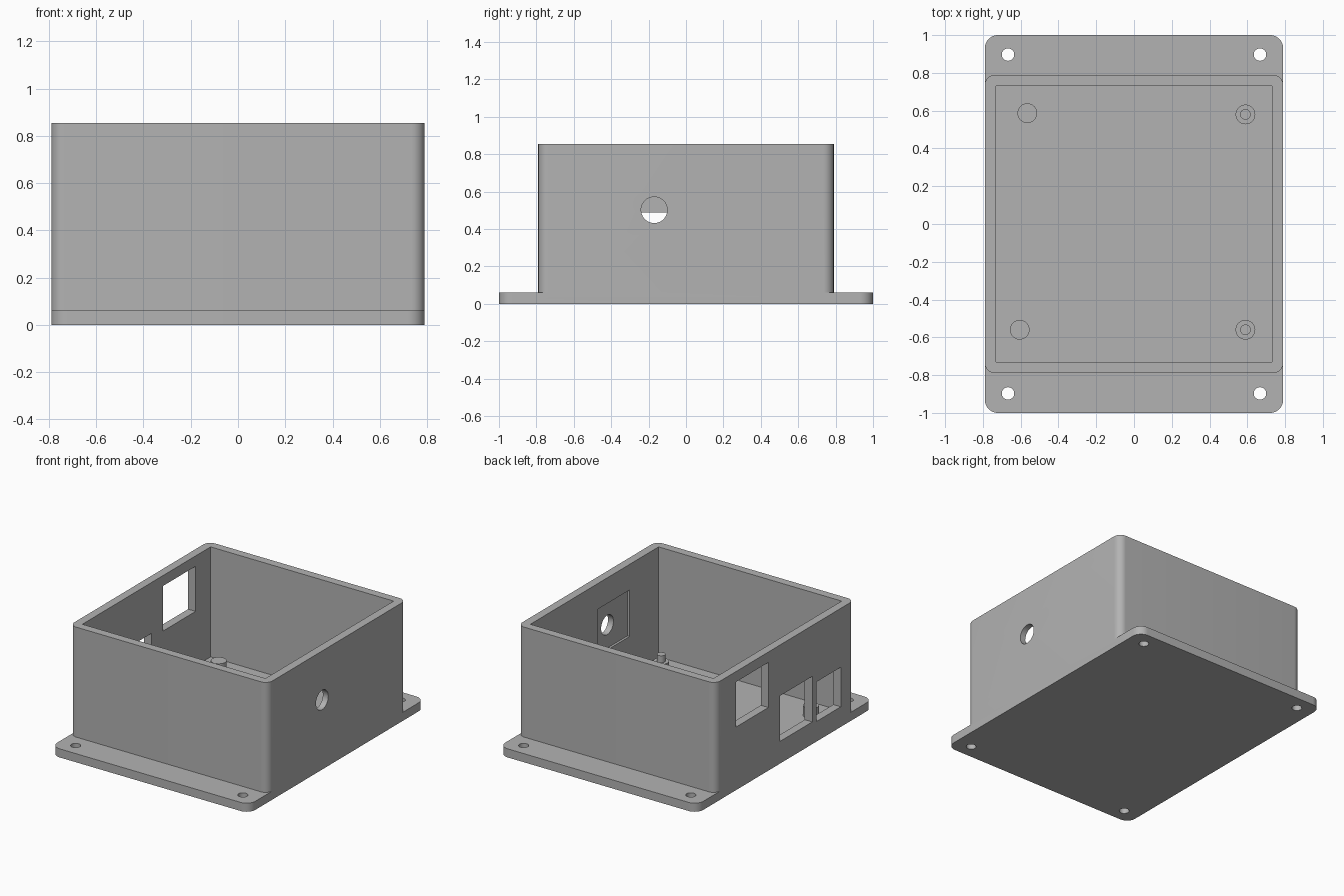
import bpy, bmesh, math
from mathutils import Matrix, Vector

if "Cube" in bpy.data.objects:
    bpy.data.objects.remove(bpy.data.objects["Cube"])

grey = bpy.data.materials.new("plain grey")
grey.diffuse_color = (0.45, 0.45, 0.45, 1)
grey.use_nodes = True
grey.node_tree.nodes["Principled BSDF"].inputs["Base Color"].default_value = grey.diffuse_color


def finish(name, bm):
    me = bpy.data.meshes.new(name)
    bm.to_mesh(me)
    bm.free()
    me.materials.append(grey)
    ob = bpy.data.objects.new(name, me)
    bpy.context.collection.objects.link(ob)
    return ob


def block(name, lo, hi, radius=0):
    """Box between two corners, optionally with rounded vertical edges."""
    lo, hi = Vector(lo), Vector(hi)
    bm = bmesh.new()
    bmesh.ops.create_cube(bm, size=1)
    for v in bm.verts:
        v.co = (lo + hi) / 2 + v.co * (hi - lo)
    if radius:
        upright = [e for e in bm.edges
                   if abs(e.verts[0].co.z - e.verts[1].co.z) > 1e-4]
        bmesh.ops.bevel(bm, geom=upright, offset=radius, segments=10,
                        profile=0.5, affect='EDGES')
    return finish(name, bm)


def cylinder(name, centre, radius, depth, axis='Z'):
    bm = bmesh.new()
    rot = Matrix.Rotation(math.pi / 2, 4, 'Y') if axis == 'X' else Matrix()
    bmesh.ops.create_cone(bm, cap_ends=True, segments=40, radius1=radius,
                          radius2=radius, depth=depth,
                          matrix=Matrix.Translation(centre) @ rot)
    return finish(name, bm)


def combine(body, tool, operation='DIFFERENCE'):
    """Apply a boolean to the body and discard the tool."""
    mod = body.modifiers.new("boolean", 'BOOLEAN')
    mod.operation = operation
    mod.solver = 'EXACT'
    mod.object = tool
    bpy.context.view_layer.objects.active = body
    bpy.ops.object.modifier_apply(modifier=mod.name)
    bpy.data.objects.remove(tool, do_unlink=True)


def smooth(ob):
    bpy.ops.object.select_all(action='DESELECT')
    ob.select_set(True)
    bpy.context.view_layer.objects.active = ob
    bpy.ops.object.shade_smooth_by_angle(angle=math.radians(30))


# Mounting plate and box, joined and hollowed
body = block("enclosure", (-0.79, -1, 0), (0.79, 1, 0.062), 0.07)
combine(body, block("walls", (-0.79, -0.79, 0.03), (0.79, 0.79, 0.855), 0.055), 'UNION')
combine(body, block("cavity", (-0.73, -0.73, 0.062), (0.73, 0.73, 1)))

# Screw holes in the flanges
for x in (-0.667, 0.667):
    for y in (-0.897, 0.897):
        combine(body, cylinder("screw_hole", (x, y, 0.03), 0.033, 0.3))

# Three windows in the left wall: y range, z range
for y0, y1, z0, z1 in ((0.19, 0.56, 0.455, 0.78),
                       (-0.31, 0.06, 0.16, 0.488),
                       (-0.635, -0.36, 0.145, 0.43)):
    combine(body, block("window", (-0.9, y0, z0), (-0.65, y1, z1)))

# Round hole in the right wall with a shallow square recess inside
combine(body, block("recess", (0.65, -0.40, 0.335), (0.747, -0.04, 0.67)))
combine(body, cylinder("socket_hole", (0.77, -0.17, 0.502), 0.07, 0.3, 'X'))
smooth(body)

# Board supports: the right pair carry locating pins
for x, y, pin in ((0.59, 0.58, True), (0.59, -0.56, True),
                  (-0.565, 0.587, False), (-0.605, -0.56, False)):
    top = 0.135
    smooth(cylinder("support_post", (x, y, (0.05 + top) / 2), 0.052, top - 0.05))
    if pin:
        smooth(cylinder("locating_pin", (x, y, top + 0.02), 0.028, 0.06))
